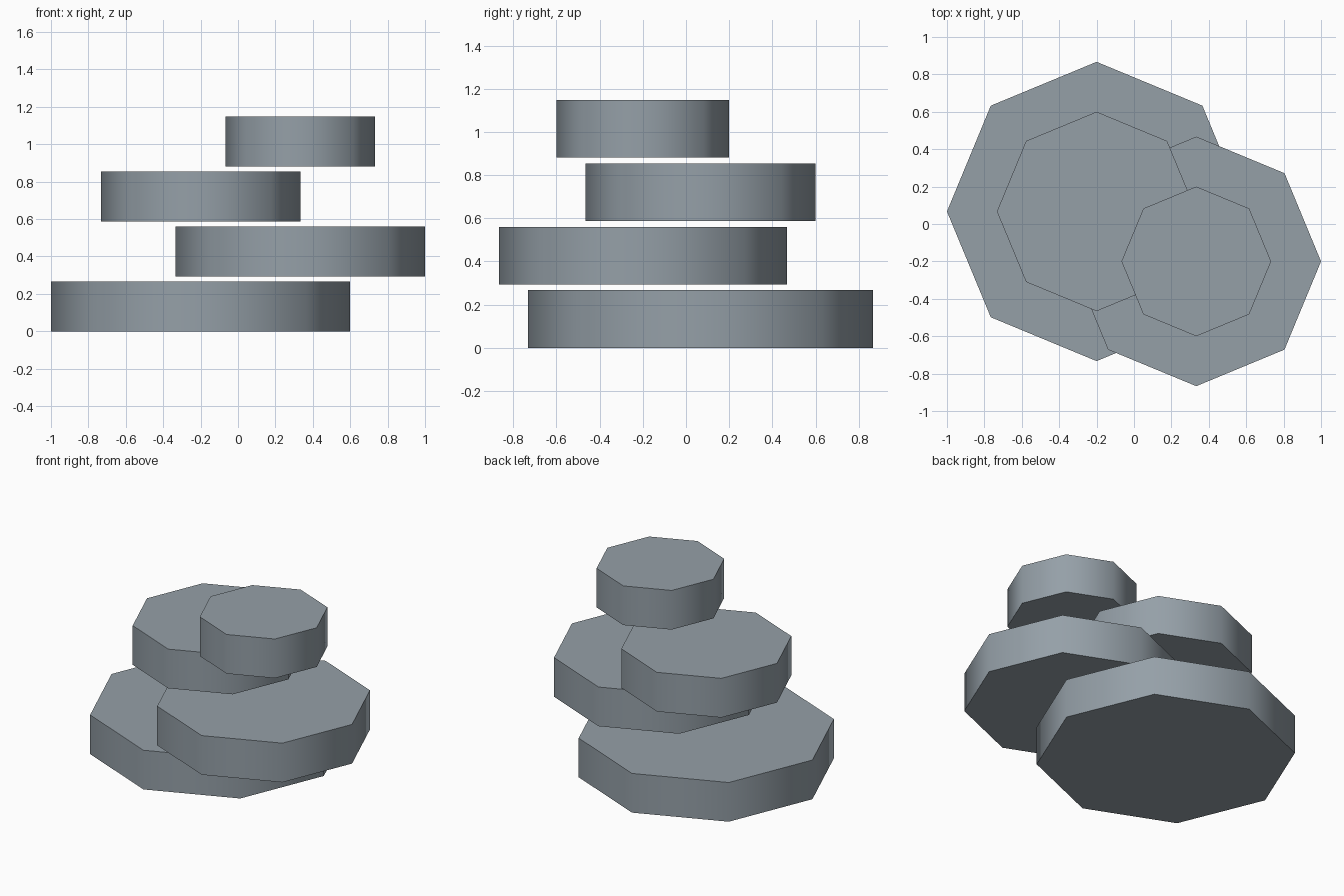
import bpy
import math

cube = bpy.data.objects.get("Cube")
if cube:
    bpy.data.objects.remove(cube, do_unlink=True)

# Stone colour
stone = bpy.data.materials.new("slate_grey")
stone.use_nodes = True
colour = (0.30, 0.35, 0.39, 1)
stone.diffuse_color = colour
stone.node_tree.nodes["Principled BSDF"].inputs["Base Color"].default_value = colour

THICK = 0.267   # slab thickness
STEP = 0.2935   # rise from one slab to the next
LEFT = (-0.2, 0.067)
RIGHT = (0.333, -0.2)


def slab(name, level, radius, centre):
    """Octagonal slab with smooth sides and flat caps."""
    bpy.ops.mesh.primitive_cylinder_add(
        vertices=8, radius=radius, depth=THICK,
        location=(*centre, level * STEP + THICK / 2))
    obj = bpy.context.object
    obj.name = name
    obj.data.materials.append(stone)
    bpy.ops.object.shade_smooth_by_angle(angle=math.radians(60))


# Stack of shrinking slabs, alternating between two centres
slab("bottom_slab", 0, 0.8, LEFT)
slab("lower_slab", 1, 0.667, RIGHT)
slab("upper_slab", 2, 0.533, LEFT)
slab("top_slab", 3, 0.4, RIGHT)
